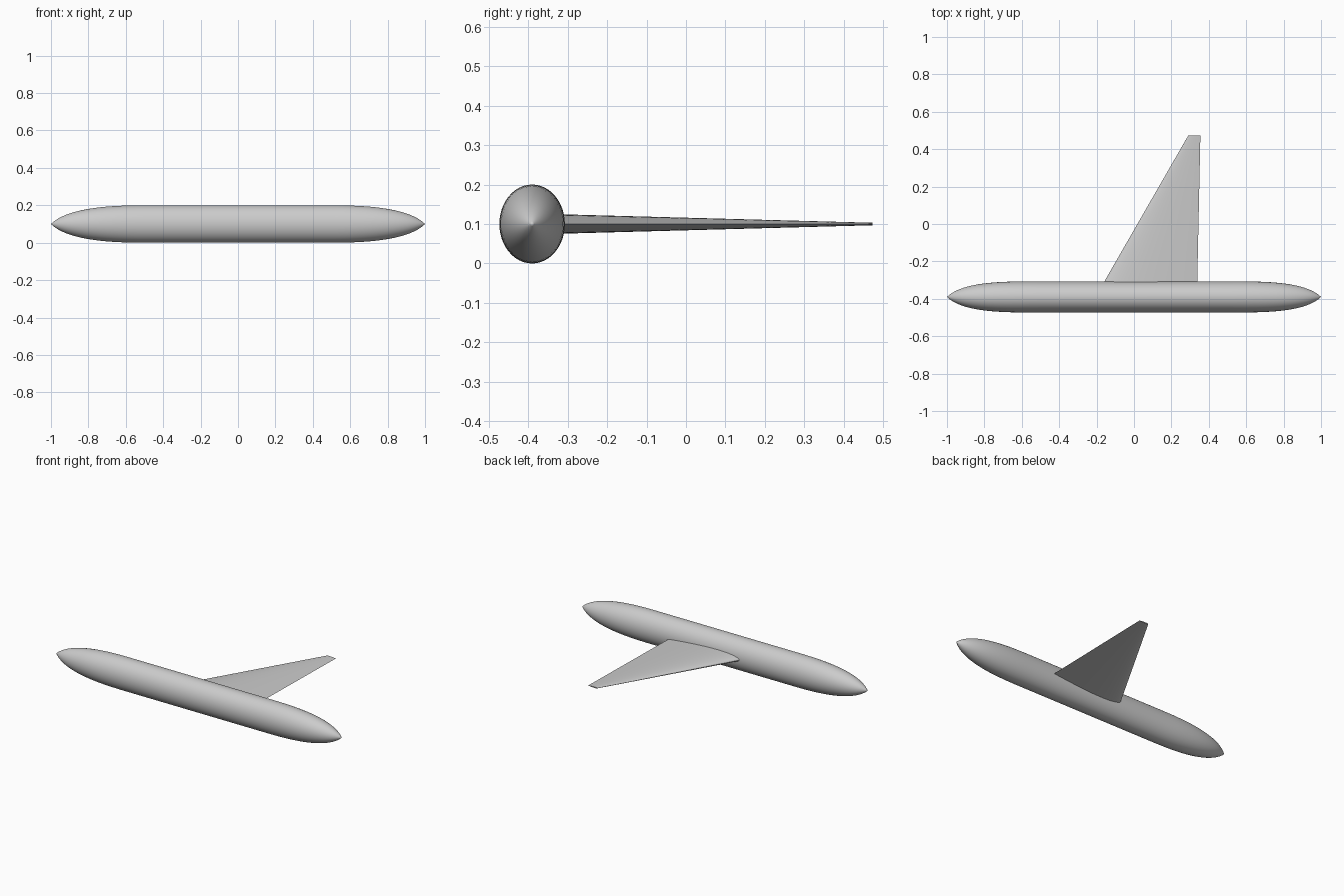
import bpy, bmesh, math

cube = bpy.data.objects.get("Cube")
if cube:
    bpy.data.objects.remove(cube)

grey = bpy.data.materials.new("light_grey")
grey.use_nodes = True
colour = (0.6, 0.6, 0.6, 1)
grey.diffuse_color = colour
grey.node_tree.nodes["Principled BSDF"].inputs["Base Color"].default_value = colour

BODY_Y, MID_Z = -0.39, 0.1


def loft(name, rings, start=None, end=None):
    """Skin closed rings; close each end with a point, or with a flat face."""
    bm = bmesh.new()
    loops = [[bm.verts.new(p) for p in ring] for ring in rings]
    n = len(loops[0])
    for a, b in zip(loops, loops[1:]):
        for i in range(n):
            j = (i + 1) % n
            bm.faces.new((a[i], a[j], b[j], b[i]))
    for loop, tip in ((loops[0], start), (loops[-1], end)):
        if tip:
            v = bm.verts.new(tip)
            for i in range(n):
                bm.faces.new((loop[i], loop[(i + 1) % n], v))
        else:
            bm.faces.new(loop)
    bmesh.ops.recalc_face_normals(bm, faces=bm.faces)
    mesh = bpy.data.meshes.new(name)
    bm.to_mesh(mesh)
    bm.free()
    mesh.materials.append(grey)
    obj = bpy.data.objects.new(name, mesh)
    bpy.context.collection.objects.link(obj)
    bpy.ops.object.select_all(action='DESELECT')
    obj.select_set(True)
    bpy.context.view_layer.objects.active = obj
    bpy.ops.object.shade_smooth_by_angle(angle=math.radians(40))
    return obj


def bezier(a, b, c, d, t):
    s = 1 - t
    return a*s**3 + 3*b*s*s*t + 3*c*s*t*t + d*t**3


# Fuselage: elliptical tube with matching pointed ends
def body_ring(x, ry, rz, sides=48):
    angles = [2*math.pi*i/sides for i in range(sides)]
    return [(x, BODY_Y + ry*math.cos(a), MID_Z + rz*math.sin(a)) for a in angles]


RY, RZ, STEPS = 0.083, 0.1, 20
nose = []
for k in range(1, STEPS + 1):
    t = (k/STEPS)**1.3
    nose.append((bezier(-1, -0.91, -0.67, -0.5, t),
                 bezier(0, 0.088, RY, RY, t),
                 bezier(0, 0.09, RZ, RZ, t)))
stations = nose + [(-x, ry, rz) for x, ry, rz in reversed(nose)]
loft("fuselage", [body_ring(*s) for s in stations],
     (-1, BODY_Y, MID_Z), (1, BODY_Y, MID_Z))


# Wing: symmetric aerofoil section, swept and tapered to the tip
def half_thickness(u, ratio=0.098):
    return 5*ratio*(0.2969*math.sqrt(u) - 0.126*u - 0.3516*u**2
                    + 0.2843*u**3 - 0.1036*u**4)


def wing_ring(y, lead, trail, n=24):
    chord = trail - lead
    us = [(1 - math.cos(math.pi*i/n))/2 for i in range(n + 1)]
    upper = [(lead + chord*u, y, MID_Z + chord*half_thickness(u)) for u in us]
    lower = [(lead + chord*u, y, MID_Z - chord*half_thickness(u)) for u in us[1:-1]]
    return upper + lower[::-1]


loft("wing", [wing_ring(-0.315, -0.163, 0.338), wing_ring(0.473, 0.29, 0.355)])
